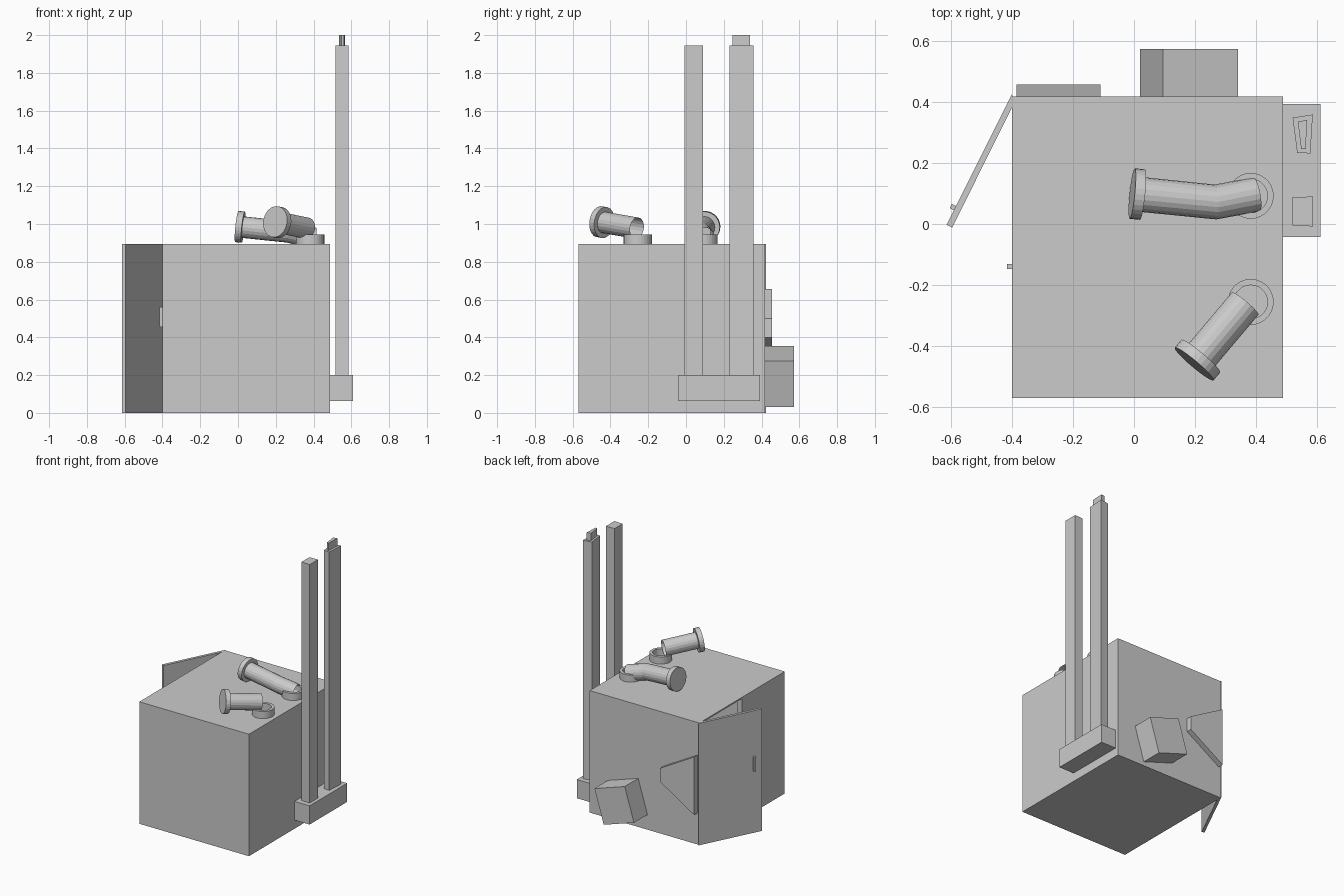
import bpy, bmesh, math
from mathutils import Vector

if "Cube" in bpy.data.objects:
    bpy.data.objects.remove(bpy.data.objects["Cube"])


def make(name, bm):
    bmesh.ops.recalc_face_normals(bm, faces=bm.faces)
    me = bpy.data.meshes.new(name)
    bm.to_mesh(me)
    bm.free()
    ob = bpy.data.objects.new(name, me)
    bpy.context.collection.objects.link(ob)
    return ob


def prism(name, pts, lo, hi, axis='z'):
    """Extrude a 2D outline along z (outline in xy) or y (outline in xz)."""
    bm = bmesh.new()
    if axis == 'z':
        vs = [bm.verts.new((a, b, lo)) for a, b in pts]
        move = (0, 0, hi - lo)
    else:
        vs = [bm.verts.new((a, lo, b)) for a, b in pts]
        move = (0, hi - lo, 0)
    f = bm.faces.new(vs)
    ext = bmesh.ops.extrude_face_region(bm, geom=[f], use_keep_orig=True)
    top = [v for v in ext['geom'] if isinstance(v, bmesh.types.BMVert)]
    bmesh.ops.translate(bm, verts=top, vec=move)
    return make(name, bm)


def box(name, x0, x1, y0, y1, z0, z1):
    return prism(name, [(x0, y0), (x1, y0), (x1, y1), (x0, y1)], z0, z1)


def tube(name, path, radius, sides=20, caps=False):
    """Sweep a round section along a path, mitred at the bends."""
    p = [Vector(q) for q in path]
    bm = bmesh.new()
    rings = []
    for i, c in enumerate(p):
        d_in = (p[i] - p[i - 1]).normalized() if i else (p[1] - p[0]).normalized()
        d_out = (p[i + 1] - p[i]).normalized() if i < len(p) - 1 else d_in
        t = (d_in + d_out).normalized()
        ref = Vector((0, 0, 1)) if abs(t.z) < 0.9 else Vector((1, 0, 0))
        u = t.cross(ref).normalized()
        w = u.cross(t)
        angles = [2 * math.pi * k / sides for k in range(sides)]
        rings.append([bm.verts.new(c + radius * (math.cos(a) * u + math.sin(a) * w))
                      for a in angles])
    for a, b in zip(rings, rings[1:]):
        for k in range(sides):
            n = (k + 1) % sides
            bm.faces.new((a[k], a[n], b[n], b[k]))
    if caps:
        bm.faces.new(rings[0])
        bm.faces.new(rings[-1])
    return make(name, bm)


def collar(name, x, y, z0, z1, r_out, r_in, sides=28):
    """Upright hollow ring."""
    bm = bmesh.new()
    loops = []
    for r, z in ((r_out, z0), (r_out, z1), (r_in, z1), (r_in, z0)):
        loops.append([bm.verts.new((x + r * math.cos(2 * math.pi * k / sides),
                                    y + r * math.sin(2 * math.pi * k / sides), z))
                      for k in range(sides)])
    for i in range(4):
        a, b = loops[i], loops[(i + 1) % 4]
        for k in range(sides):
            n = (k + 1) % sides
            bm.faces.new((a[k], a[n], b[n], b[k]))
    return make(name, bm)


# Hollow cabinet, open on the left side
cabinet = box("cabinet", -0.40, 0.488, -0.57, 0.417, 0, 0.893)
cutter = box("cabinet_cutter", -0.5, 0.478, -0.56, 0.407, 0.01, 0.883)
mod = cabinet.modifiers.new("hollow", 'BOOLEAN')
mod.operation = 'DIFFERENCE'
mod.solver = 'EXACT'
mod.object = cutter
bpy.context.view_layer.objects.active = cabinet
bpy.ops.object.modifier_apply(modifier="hollow")
bpy.data.objects.remove(cutter)

# One closed door, one swung open, each with a handle
box("closed_door", -0.40, -0.36, -0.56, -0.075, 0.01, 0.883)
box("closed_door_handle", -0.416, -0.40, -0.147, -0.131, 0.455, 0.56)
prism("open_door", [(-0.40, 0.424), (-0.613, -0.003), (-0.595, -0.012), (-0.39, 0.40)],
      0, 0.893)
prism("open_door_handle", [(-0.589, 0.045), (-0.603, 0.052), (-0.596, 0.066), (-0.582, 0.059)],
      0.455, 0.56)

# Fittings on the back
prism("back_funnel", [(-0.385, 0.655), (-0.385, 0.23), (-0.11, 0.40), (-0.11, 0.50)],
      0.417, 0.456, 'y')
prism("back_tilted_box", [(0.095, 0.355), (0.34, 0.275), (0.265, 0.03), (0.02, 0.11)],
      0.417, 0.573, 'y')

# Mast bracket and two tall posts on the right
box("mast_bracket", 0.488, 0.61, -0.043, 0.392, 0.063, 0.2)
prism("front_post", [(0.517, -0.004), (0.585, -0.008), (0.585, 0.09), (0.517, 0.087)],
      0.2, 1.945)
prism("rear_post", [(0.519, 0.348), (0.585, 0.358), (0.577, 0.231), (0.534, 0.233)],
      0.2, 1.945)
prism("rear_post_core", [(0.536, 0.335), (0.566, 0.34), (0.562, 0.246), (0.547, 0.246)],
      1.9, 2.0)

# Bent pipes on the roof: collar, pipe and end flange
pipes = {
    "rear": [(0.01, 0.098, 0.985), (0.267, 0.072, 0.958), (0.40, 0.097, 0.925)],
    "front": [(0.207, -0.446, 1.01), (0.364, -0.26, 0.978)],
}
for name, path in pipes.items():
    collar(name + "_collar", 0.382, 0.092 if name == "rear" else -0.255,
           0.89, 0.945, 0.075, 0.055)
    tube(name + "_pipe", path, 0.057)
    start = Vector(path[0])
    d = (Vector(path[1]) - start).normalized()
    tube(name + "_flange", [start - 0.016 * d, start + 0.018 * d], 0.083, 28, True)
